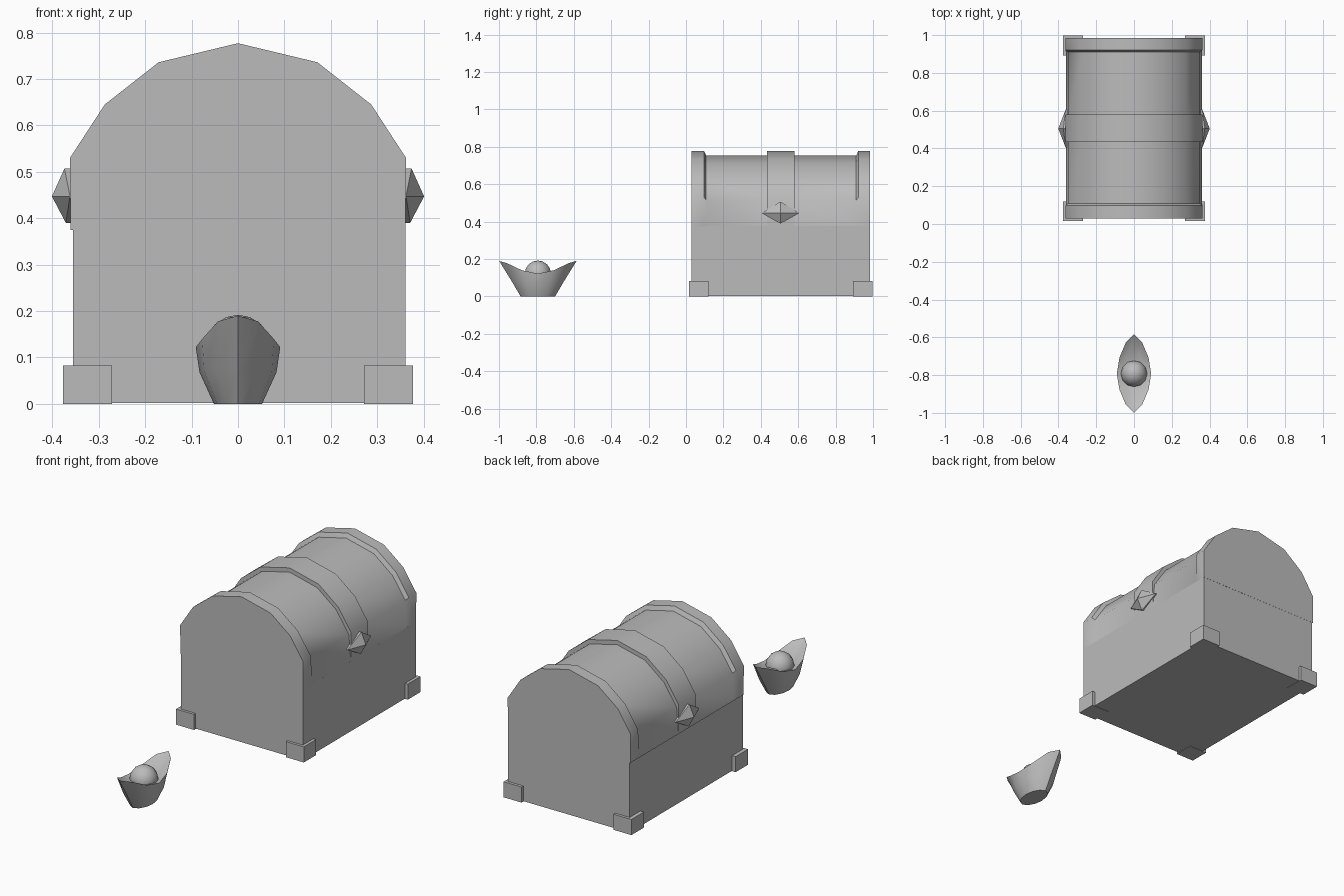
import bpy
import bmesh
from mathutils import Matrix

cube = bpy.data.objects.get("Cube")
if cube:
    bpy.data.objects.remove(cube, do_unlink=True)

# Single plain material
grey = bpy.data.materials.new("plain_grey")
grey.use_nodes = True
colour = (0.5, 0.5, 0.5, 1)
grey.diffuse_color = colour
grey.node_tree.nodes["Principled BSDF"].inputs["Base Color"].default_value = colour


def finish(name, bm, angle=None):
    """Turn a bmesh into a named object, optionally smooth below an angle."""
    bmesh.ops.remove_doubles(bm, verts=bm.verts, dist=0.0005)
    bmesh.ops.recalc_face_normals(bm, faces=bm.faces)
    mesh = bpy.data.meshes.new(name)
    bm.to_mesh(mesh)
    bm.free()
    mesh.materials.append(grey)
    obj = bpy.data.objects.new(name, mesh)
    bpy.context.collection.objects.link(obj)
    if angle:
        bpy.ops.object.select_all(action='DESELECT')
        obj.select_set(True)
        bpy.context.view_layer.objects.active = obj
        bpy.ops.object.shade_smooth_by_angle(angle=angle)
    return obj


def box(name, low, high):
    bm = bmesh.new()
    size = [b - a for a, b in zip(low, high)]
    mid = [(a + b) / 2 for a, b in zip(low, high)]
    bmesh.ops.create_cube(bm, size=1, matrix=Matrix.Translation(mid) @ Matrix.Diagonal((*size, 1)))
    return finish(name, bm)


def loft(bm, rings, closed):
    """Bridge rings of equal length with quads and return their vertices."""
    rows = [[bm.verts.new(p) for p in ring] for ring in rings]
    for a, b in zip(rows, rows[1:]):
        n = len(a)
        for i in range(n if closed else n - 1):
            j = (i + 1) % n
            bm.faces.new((a[i], a[j], b[j], b[i]))
    return rows


# Chest body
box("chest_body", (-0.356, 0.03, 0.002), (0.361, 0.983, 0.376))


# Domed lid with raised end bands and a raised centre strap
def arch(half):
    return [(-x, z) for x, z in half[:-1]] + half[::-1]


outer = arch([(0.361, 0.375), (0.362, 0.53), (0.287, 0.645), (0.171, 0.736), (0, 0.777)])
inner = arch([(0.361, 0.375), (0.35, 0.515), (0.275, 0.627), (0.163, 0.715), (0, 0.754)])
sections = [(0.03, outer), (0.097, outer), (0.108, inner), (0.434, inner), (0.434, outer),
            (0.579, outer), (0.579, inner), (0.91, inner), (0.921, outer), (0.985, outer)]
bm = bmesh.new()
rows = loft(bm, [[(x, y, z) for x, z in prof] for y, prof in sections], False)
bm.faces.new(rows[0])
bm.faces.new(rows[-1])
finish("chest_lid", bm, 0.6)

# Corner feet and side gems
for side, sx in (("left", 1), ("right", -1)):
    for end, y0, y1 in (("front", 0.016, 0.12), ("back", 0.892, 0.998)):
        xs = sorted((0.271 * sx, 0.377 * sx))
        box(f"{end}_{side}_foot", (xs[0], y0, 0), (xs[1], y1, 0.083))

    bm = bmesh.new()
    diamond = [(0.405, 0.447), (0.505, 0.507), (0.605, 0.447), (0.505, 0.39)]
    depth = [0.362, 0.374, 0.362, 0.371]
    back = [(0.34 * sx, y, z) for y, z in diamond]
    front = [(x * sx, y, z) for x, (y, z) in zip(depth, diamond)]
    tip = [(0.401 * sx, 0.505, 0.447)] * 4
    rows = loft(bm, [back, front, tip], True)
    bm.faces.new(rows[0])
    finish(f"{side}_gem", bm)

# Boat shaped ingot
CENTRE = -0.792


def boat_ring(quarter):
    """Mirror a quarter outline (side to end) into a full ring."""
    half = quarter + [(-x, y, z) for x, y, z in quarter[-2::-1]]
    full = half + [(x, -y, z) for x, y, z in half[-2:0:-1]]
    return [(x, y + CENTRE, z) for x, y, z in full]


base = [(0.052, 0, 0), (0.045, 0.045, 0), (0.026, 0.078, 0), (0, 0.092, 0)]
waist = [(0.083, 0, 0.068), (0.073, 0.062, 0.07), (0.043, 0.112, 0.073), (0, 0.136, 0.075)]
rim = [(0.091, 0, 0.122), (0.077, 0.085, 0.14), (0.043, 0.165, 0.178), (0, 0.207, 0.19)]
floor = [(x * 0.6, y * 0.6, 0.115 + (z - 0.122) * 0.3) for x, y, z in rim]
bm = bmesh.new()
rows = loft(bm, [boat_ring(q) for q in (base, waist, rim, floor)], True)
bm.faces.new(rows[0])
bm.faces.new(rows[-1])
finish("ingot_boat", bm, 0.7)

# Ball resting in the ingot
bm = bmesh.new()
bmesh.ops.create_uvsphere(bm, u_segments=12, v_segments=8, radius=0.07,
                          matrix=Matrix.Translation((0, CENTRE, 0.122)))
finish("ingot_ball", bm, 0.9)
